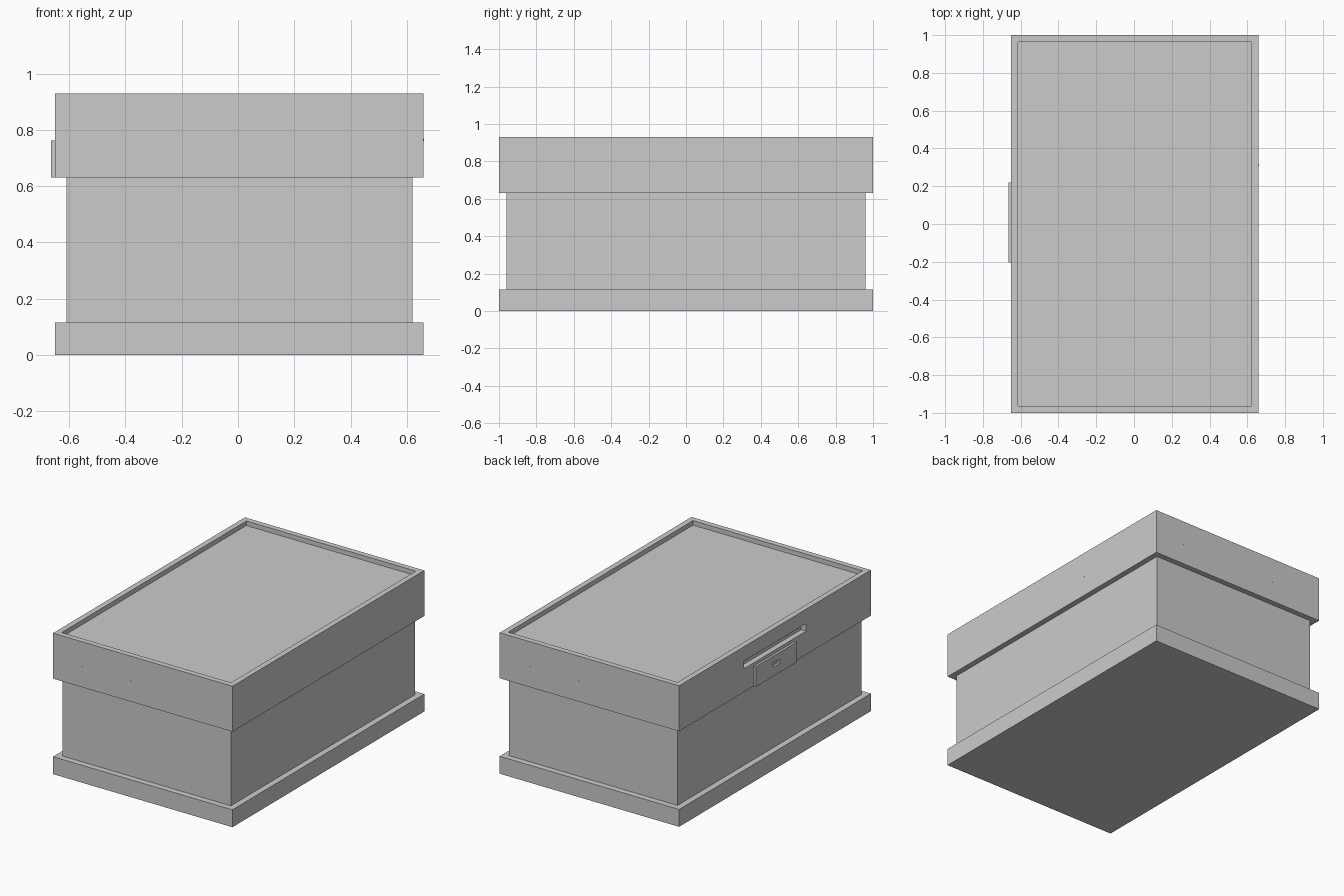
import bpy, bmesh
from mathutils import Matrix

if "Cube" in bpy.data.objects:
    bpy.data.objects.remove(bpy.data.objects["Cube"])

X0, X1 = -0.65, 0.66      # outer width of lid and base


def box(name, x0, x1, y0, y1, z0, z1):
    bm = bmesh.new()
    size = (x1 - x0, y1 - y0, z1 - z0)
    mid = ((x0 + x1) / 2, (y0 + y1) / 2, (z0 + z1) / 2)
    bmesh.ops.create_cube(bm, size=1, matrix=Matrix.Translation(mid) @ Matrix.Diagonal((*size, 1)))
    me = bpy.data.meshes.new(name)
    bm.to_mesh(me)
    bm.free()
    ob = bpy.data.objects.new(name, me)
    bpy.context.collection.objects.link(ob)
    return ob


def cut(target, cutter):
    mod = target.modifiers.new(cutter.name, 'BOOLEAN')
    mod.operation = 'DIFFERENCE'
    mod.solver = 'EXACT'
    mod.object = cutter
    cutter.hide_render = True
    cutter.hide_set(True)
    cutter.display_type = 'WIRE'


# floor board and hive body, which runs up inside the lid
box("base", X0, X1, -1, 1, 0, 0.115)
box("body", -0.61, 0.62, -0.96, 0.96, 0.115, 0.88)

# lid walls around a sunken roof panel
box("lid_wall_front", X0, X1, -1, -0.963, 0.63, 0.93)
box("lid_wall_back", X0, X1, 0.963, 1, 0.63, 0.93)
box("lid_wall_right", 0.623, X1, -0.963, 0.963, 0.63, 0.93)
left_wall = box("lid_wall_left", X0, -0.613, -0.963, 0.963, 0.63, 0.93)
box("roof_panel", -0.613, 0.623, -0.963, 0.963, 0.87, 0.90)

# vent slot through the left lid wall
cut(left_wall, box("slot_cutter", -0.7, -0.58, -0.325, 0.325, 0.785, 0.835))

# sliding vent plate with a small finger hole
plate = box("vent_plate", -0.665, X0, -0.205, 0.22, 0.63, 0.763)
cut(plate, box("finger_hole_cutter", -0.7, -0.6, -0.03, 0.045, 0.69, 0.718))

# tiny nail heads on the front, back and right lid walls
nails = bmesh.new()
spots = [(s * x, s * y, 'Y') for x, y in
         ((-0.44, -1), (-0.08, -1), (0.28, -1), (0.64, -1)) for s in (1, -1)]
spots.append((X1, 0.31, 'X'))
for x, y, axis in spots:
    place = Matrix.Translation((x, y, 0.765)) @ Matrix.Rotation(1.5708, 4, 'X' if axis == 'Y' else 'Y')
    bmesh.ops.create_cone(nails, cap_ends=True, segments=8, radius1=0.004,
                          radius2=0.004, depth=0.002, matrix=place)
me = bpy.data.meshes.new("nail_heads")
nails.to_mesh(me)
nails.free()
bpy.context.collection.objects.link(bpy.data.objects.new("nail_heads", me))
